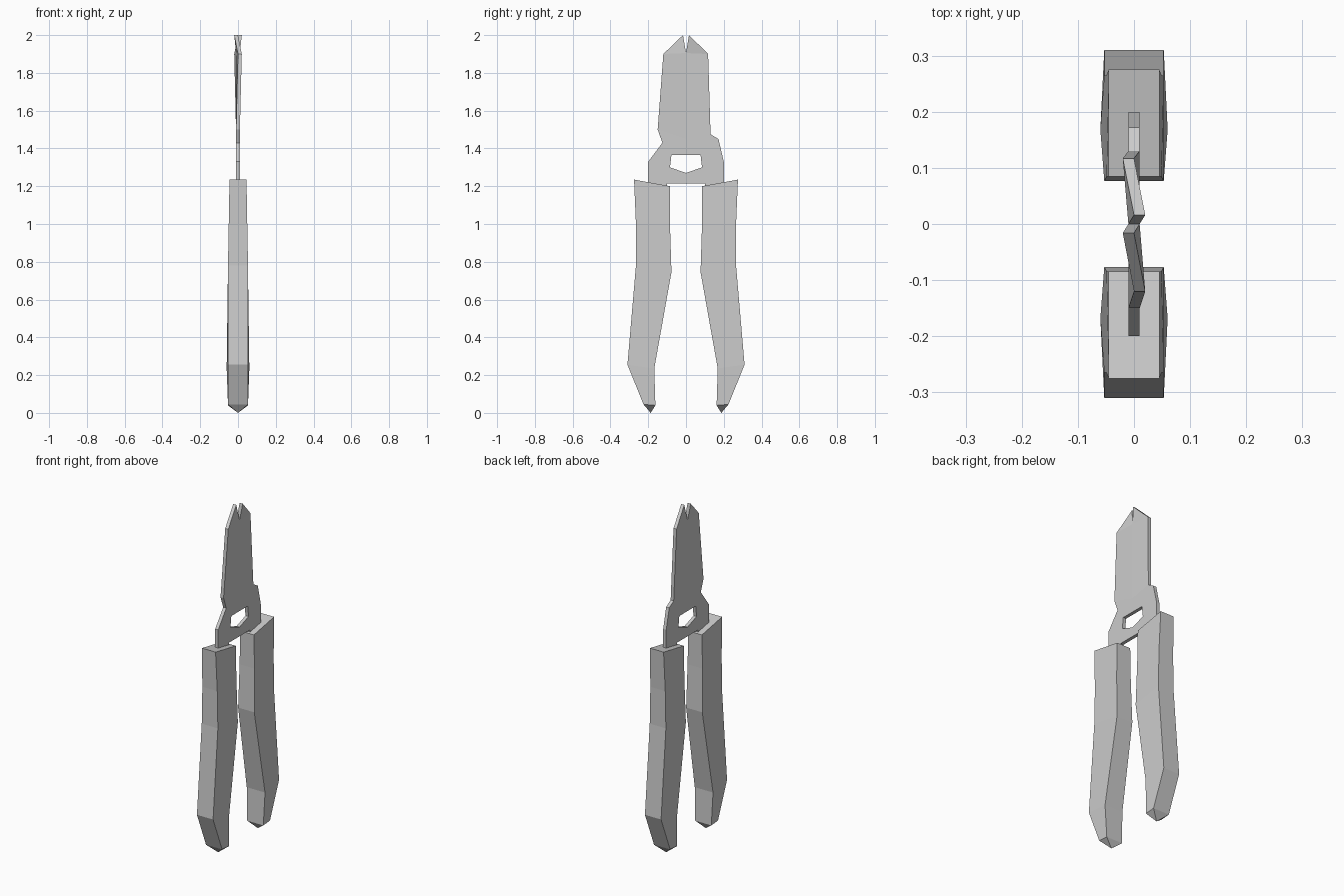
import bpy, bmesh
from mathutils import Vector

cube = bpy.data.objects.get("Cube")
if cube:
    bpy.data.objects.remove(cube, do_unlink=True)

# One flat grey for everything
grey = bpy.data.materials.new("plain_grey")
grey.use_nodes = True
COLOR = (0.6, 0.6, 0.6, 1)
grey.diffuse_color = COLOR
grey.node_tree.nodes["Principled BSDF"].inputs["Base Color"].default_value = COLOR


def finish(bm, name):
    bmesh.ops.recalc_face_normals(bm, faces=bm.faces)
    mesh = bpy.data.meshes.new(name)
    bm.to_mesh(mesh)
    bm.free()
    mesh.materials.append(grey)
    obj = bpy.data.objects.new(name, mesh)
    bpy.context.collection.objects.link(obj)


# Jaw plate: pivot body with a hole, twisted blades and a notched tip
THICK = 0.02
TWIST = 0.01
bm = bmesh.new()


def sheet(points, side):
    """Add one flat piece; each point is (distance from centre, z, twist)."""
    bm.faces.new([bm.verts.new((side * t - THICK / 2, side * y, z)) for y, z, t in points])


def jaw_half(side, shoulder, base, neck):
    notch, tip = (0, 1.905, 0), (0.016, 2.0, TWIST)
    low, elbow = (0, 1.45, 0), (0.2, 1.33, 0)
    hole_top, hole_side = (0.077, 1.365, 0), (0.085, 1.30, 0)
    sheet([notch, tip, shoulder], side)
    sheet([notch, shoulder, base, low], side)
    sheet([low, base, neck, elbow, hole_side, hole_top, (0, 1.365, 0)], side)
    # lower bridge and the tang that enters the handle
    sheet([elbow, (0.2, 1.16, 0), (0.1, 1.16, 0), (0.1, 1.215, 0),
           (0, 1.215, 0), (0, 1.27, 0), hole_side], side)


jaw_half(1, (0.117, 1.9, -TWIST), (0.13, 1.475, 0), (0.172, 1.45, 0))
jaw_half(-1, (0.12, 1.9, -TWIST), (0.15, 1.5, 0), (0.125, 1.43, 0))
bmesh.ops.remove_doubles(bm, verts=bm.verts, dist=0.0005)
bmesh.ops.recalc_face_normals(bm, faces=bm.faces)
grown = bmesh.ops.extrude_face_region(bm, geom=bm.faces[:], use_keep_orig=True)
bmesh.ops.translate(bm, vec=Vector((THICK, 0, 0)),
                    verts=[v for v in grown["geom"] if isinstance(v, bmesh.types.BMVert)])
finish(bm, "jaw_plate")

# Handle sections: inner (y, z, half width), outer (y, z, half width)
SECTIONS = [
    ((0.085, 1.20, 0.045), (0.275, 1.235, 0.045)),
    ((0.085, 1.0, 0.049), (0.265, 1.0, 0.049)),
    ((0.077, 0.745, 0.053), (0.265, 0.78, 0.053)),
    ((0.168, 0.235, 0.06), (0.31, 0.255, 0.053)),
    ((0.162, 0.04, 0.053), (0.225, 0.045, 0.053)),
]


def handle(name, side):
    bm = bmesh.new()
    rings = []
    for (yi, zi, wi), (yo, zo, wo) in SECTIONS:
        corners = [(-wi, yi, zi), (wi, yi, zi), (wo, yo, zo), (-wo, yo, zo)]
        rings.append([bm.verts.new((x, side * y, z)) for x, y, z in corners])
    bm.faces.new(rings[0])
    for a, b in zip(rings, rings[1:]):
        for i in range(4):
            j = (i + 1) % 4
            bm.faces.new((a[i], a[j], b[j], b[i]))
    # pointed end
    apex = bm.verts.new((0, side * 0.187, 0))
    for i in range(4):
        bm.faces.new((rings[-1][i], rings[-1][(i + 1) % 4], apex))
    finish(bm, name)


handle("back_handle", 1)
handle("front_handle", -1)
